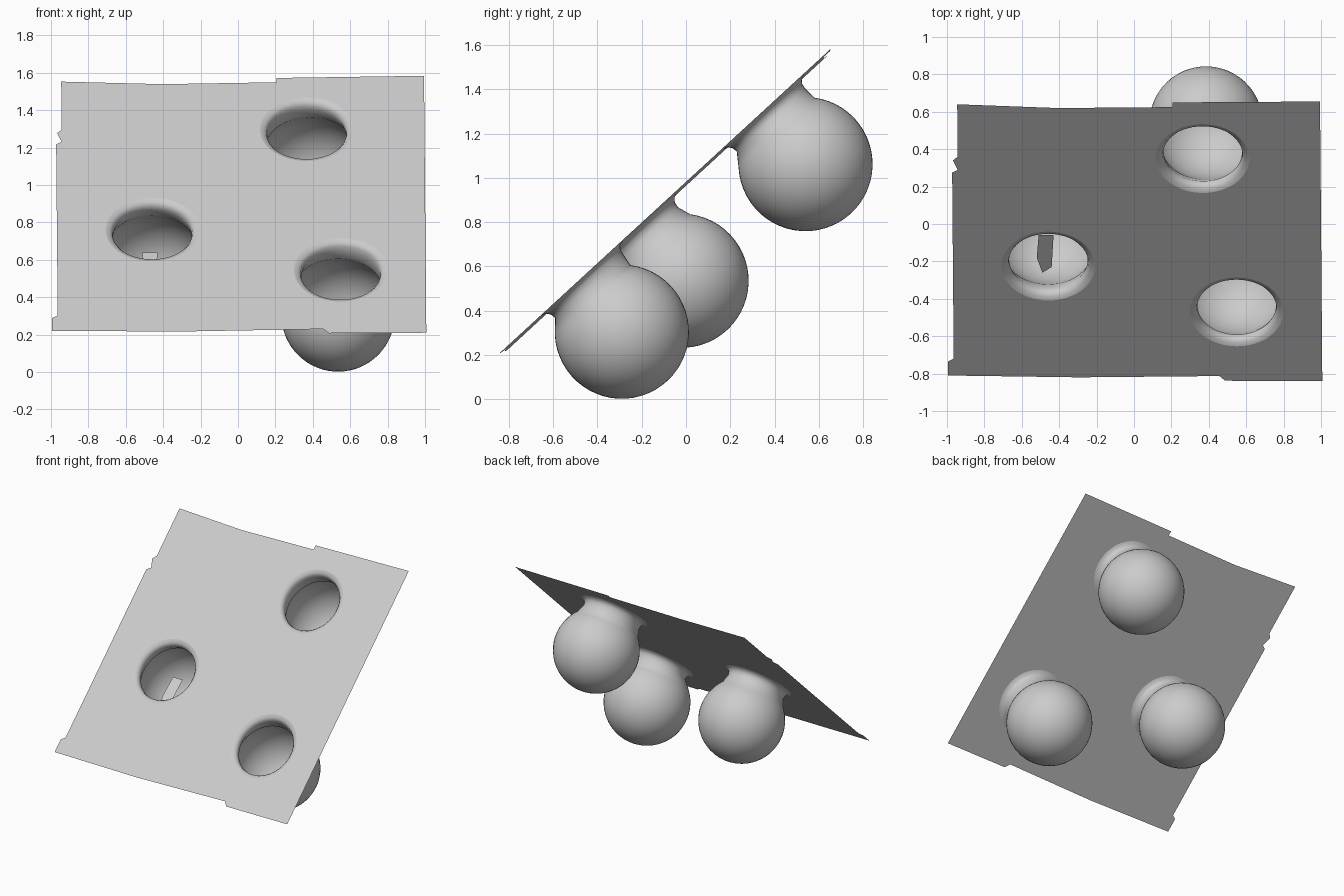
import bpy, bmesh, math
from mathutils import Vector, Matrix

if "Cube" in bpy.data.objects:
    bpy.data.objects.remove(bpy.data.objects["Cube"])

# Frame of the tilted sheet: u across, v up the slope, n out of the front
U = Vector((1, 0, 0.009)).normalized()
V = Vector((0, 1, 0.919)).normalized()
N = U.cross(V).normalized()
V = N.cross(U)
FRAME = Matrix.Translation((0, 0, 0.973)) @ Matrix((U, V, N)).transposed().to_4x4()
INV = FRAME.inverted()
SEG, RIM, NECK, RAD = 48, 0.25, 0.21, 0.303

# (sphere centre in world, rim centre as x, y on the sheet)
POCKETS = {
    "lower_right_pocket": ((0.535, -0.29, 0.305), (0.545, -0.47)),
    "left_pocket": ((-0.46, -0.02, 0.535), (-0.46, -0.225)),
    "upper_right_pocket": ((0.385, 0.54, 1.062), (0.37, 0.35)),
}


def on_sheet(x, y):
    return Vector((x, y * 1.358, 0))


def ring(bm, centre, r):
    return [bm.verts.new(centre + Vector((r * math.cos(a), r * math.sin(a), 0)))
            for a in (2 * math.pi * i / SEG for i in range(SEG))]


def loop_edges(bm, vs):
    return [bm.edges.new((vs[i], vs[(i + 1) % len(vs)])) for i in range(len(vs))]


def finish(bm, name):
    me = bpy.data.meshes.new(name)
    bm.to_mesh(me)
    bm.free()
    ob = bpy.data.objects.new(name, me)
    bpy.context.collection.objects.link(ob)
    ob.matrix_world = FRAME
    for p in me.polygons:
        p.use_smooth = True
    return ob


# Sheet with slightly ragged outline and three round openings
bm = bmesh.new()
outline = [(-1, -0.81), (-0.3, -0.82), (0.45, -0.813), (0.48, -0.838), (1, -0.84),
           (1, 0.655), (0.21, 0.65), (0.21, 0.625), (-0.4, 0.62), (-0.94, 0.64),
           (-0.94, 0.36), (-0.965, 0.34), (-0.94, 0.29), (-0.97, 0.275),
           (-0.97, -0.72), (-1, -0.735)]
edges = loop_edges(bm, [bm.verts.new(on_sheet(x, y)) for x, y in outline])
for _, rim in POCKETS.values():
    edges += loop_edges(bm, ring(bm, on_sheet(*rim), RIM))
bmesh.ops.triangle_fill(bm, edges=edges, use_beauty=True, normal=(0, 0, 1))
for f in bm.faces:
    f.normal_update()
    if f.normal.z < 0:
        f.normal_flip()
finish(bm, "sheet")

# Hollow pockets: flared rim, narrow neck, round bulb
for name, (centre, rim) in POCKETS.items():
    bm = bmesh.new()
    c, top = INV @ Vector(centre), on_sheet(*rim)
    rings = [ring(bm, top + Vector((0, 0, -d)), r)
             for r, d in ((RIM, 0), (0.227, 0.008), (0.214, 0.025), (NECK, 0.05))]
    start = math.asin(0.232 / RAD)
    steps = 20
    for i in range(steps):
        a = start + (math.pi - start) * i / steps
        rings.append(ring(bm, c + Vector((0, 0, RAD * math.cos(a))), RAD * math.sin(a)))
    for p, q in zip(rings, rings[1:]):
        for i in range(SEG):
            j = (i + 1) % SEG
            bm.faces.new((p[j], p[i], q[i], q[j]))
    tip = bm.verts.new(c - Vector((0, 0, RAD)))
    for i in range(SEG):
        bm.faces.new((rings[-1][(i + 1) % SEG], rings[-1][i], tip))
    finish(bm, name)

# Small loose flap inside the left pocket
bm = bmesh.new()
flap = [(-0.49, -0.26, 0.46), (-0.44, -0.23, 0.47), (-0.43, -0.06, 0.64),
        (-0.51, -0.06, 0.64), (-0.52, -0.18, 0.53)]
bm.faces.new([bm.verts.new(INV @ Vector(p)) for p in flap])
finish(bm, "inner_flap")
